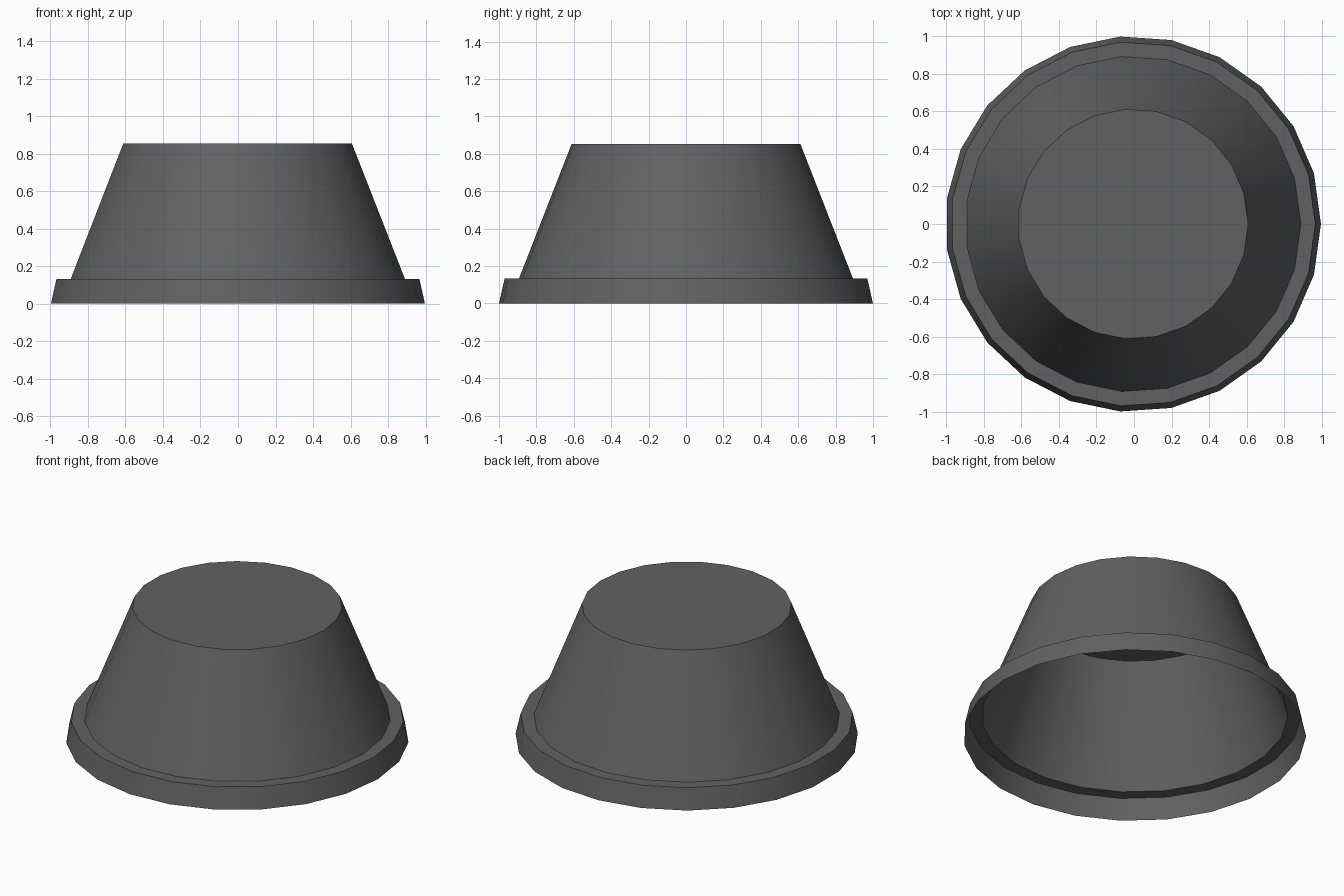
import bpy, bmesh, math

if "Cube" in bpy.data.objects:
    bpy.data.objects.remove(bpy.data.objects["Cube"])

SIDES = 23
# Outline from the open foot up to the closed top: (radius, height)
PROFILE = [(1.002, 0.0), (0.972, 0.133), (0.895, 0.133), (0.613, 0.853)]
SHIFT_X = -0.005  # odd side count: recentre the bounding box

# Thin shell, lathed ring by ring, open underneath
bm = bmesh.new()
rings = []
for r, z in PROFILE:
    rings.append([bm.verts.new((r * math.cos(a) + SHIFT_X, r * math.sin(a), z))
                  for a in (math.tau * i / SIDES for i in range(SIDES))])
for low, high in zip(rings, rings[1:]):
    for i in range(SIDES):
        j = (i + 1) % SIDES
        bm.faces.new((low[i], low[j], high[j], high[i]))
bm.faces.new(rings[-1])  # flat top

mesh = bpy.data.meshes.new("flanged_cup")
bm.to_mesh(mesh)
bm.free()
cup = bpy.data.objects.new("flanged_cup", mesh)
bpy.context.collection.objects.link(cup)

# Dark grey finish
mat = bpy.data.materials.new("dark_grey")
mat.diffuse_color = (0.12, 0.12, 0.12, 1)
mat.use_nodes = True
mat.node_tree.nodes["Principled BSDF"].inputs["Base Color"].default_value = mat.diffuse_color
mesh.materials.append(mat)

# Smooth round the walls, sharp at the rims
bpy.context.view_layer.objects.active = cup
cup.select_set(True)
bpy.ops.object.shade_smooth_by_angle(angle=math.radians(30))
